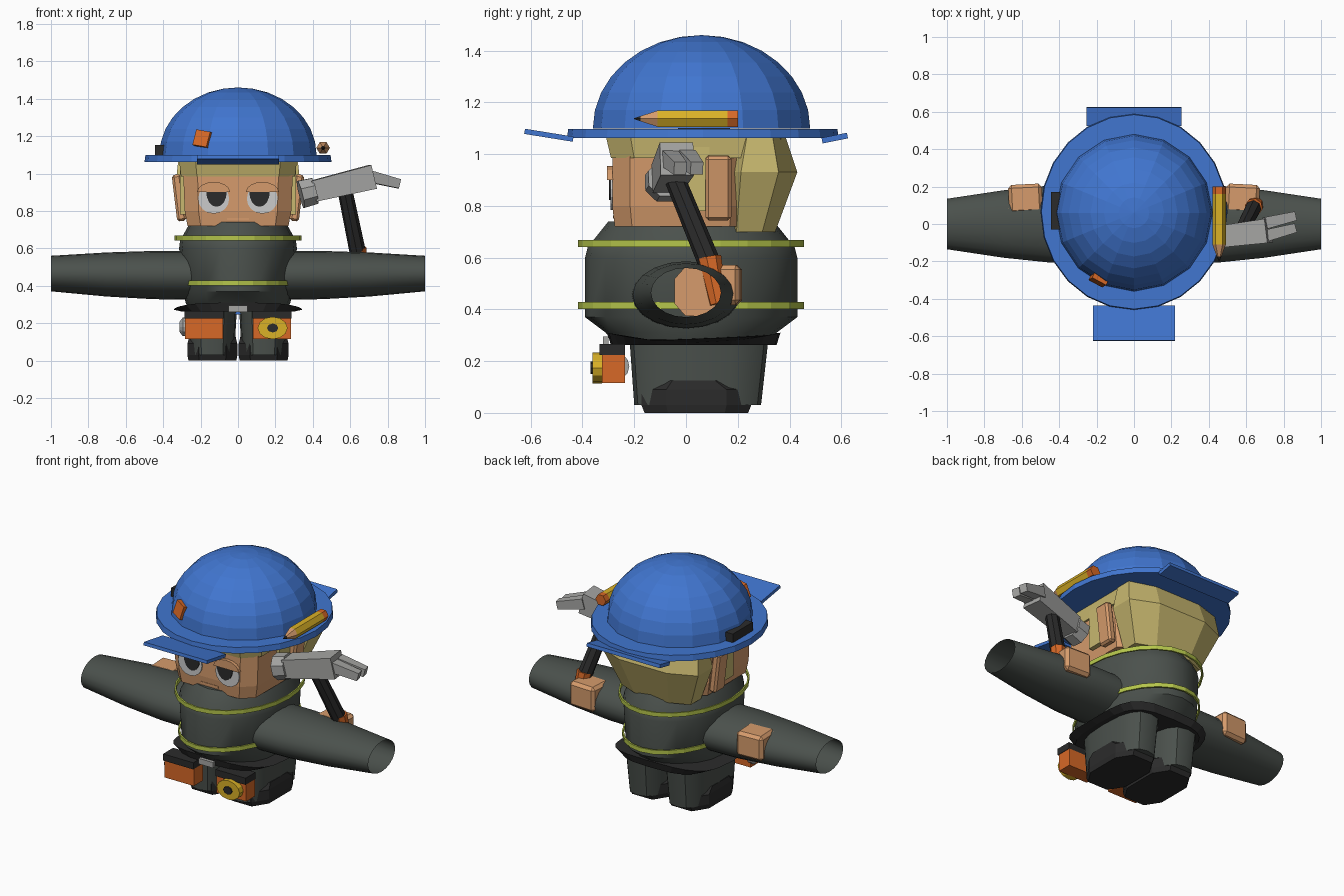
import bpy, bmesh, math
from mathutils import Vector, Euler

if "Cube" in bpy.data.objects:
    bpy.data.objects.remove(bpy.data.objects["Cube"], do_unlink=True)


def material(name, r, g, b):
    m = bpy.data.materials.new(name)
    m.use_nodes = True
    m.diffuse_color = (r, g, b, 1)
    m.node_tree.nodes["Principled BSDF"].inputs["Base Color"].default_value = (r, g, b, 1)
    return m


BLUE = material("helmet blue", .052, .18, .63)
HAIR = material("straw blond", .58, .48, .16)
SKIN = material("skin", .67, .33, .15)
CLOTH = material("charcoal cloth", .07, .082, .073)
BLACK = material("black", .024, .024, .024)
LIME = material("lime", .46, .56, .07)
ORANGE = material("orange", .68, .14, .02)
YELLOW = material("yellow", .7, .44, .02)
STEEL = material("steel grey", .38, .38, .37)
WHITE = material("eye white", .6, .6, .6)


def finish(name, bm, mat, smooth=False):
    bmesh.ops.remove_doubles(bm, verts=bm.verts, dist=1e-5)
    bmesh.ops.recalc_face_normals(bm, faces=bm.faces)
    me = bpy.data.meshes.new(name)
    bm.to_mesh(me)
    bm.free()
    me.materials.append(mat)
    ob = bpy.data.objects.new(name, me)
    bpy.context.collection.objects.link(ob)
    if smooth:
        bpy.ops.object.select_all(action="DESELECT")
        ob.select_set(True)
        bpy.context.view_layer.objects.active = ob
        bpy.ops.object.shade_smooth_by_angle(angle=math.radians(35))
    return ob


def circle(n, power=1, start=0, sweep=1):
    """Unit outline; power below 1 squares it off, sweep 0.5 gives a half disc."""
    pts = []
    count = n if sweep == 1 else n + 1
    for i in range(count):
        a = math.tau * (start + sweep * i / n)
        c, s = math.cos(a), math.sin(a)
        pts.append((math.copysign(abs(c) ** power, c), math.copysign(abs(s) ** power, s)))
    return pts


def octo(k):
    return [(1, -k), (1, k), (k, 1), (-k, 1), (-1, k), (-1, -k), (-k, -1), (k, -1)]


def loft(name, shape, rings, mat, axis="z", caps=True, smooth=False):
    """Rings are (position on axis, centre u, centre v, radius u, radius v)."""
    bm = bmesh.new()
    rows = []
    for p, cu, cv, ru, rv in rings:
        row = []
        for u, v in shape:
            a, b = cu + ru * u, cv + rv * v
            row.append(bm.verts.new({"x": (p, a, b), "y": (a, p, b), "z": (a, b, p)}[axis]))
        rows.append(row)
    n = len(shape)
    for lo, hi in zip(rows, rows[1:]):
        for i in range(n):
            j = (i + 1) % n
            bm.faces.new((lo[i], lo[j], hi[j], hi[i]))
    if caps:
        bm.faces.new(rows[0])
        bm.faces.new(rows[-1])
    return finish(name, bm, mat, smooth)


def box(name, centre, size, mat, rot=(0, 0, 0), bevel=0):
    bm = bmesh.new()
    bmesh.ops.create_cube(bm, size=1)
    bmesh.ops.scale(bm, vec=size, verts=bm.verts)
    if bevel:
        bmesh.ops.bevel(bm, geom=bm.edges[:], offset=bevel, segments=1, affect="EDGES")
    bmesh.ops.rotate(bm, matrix=Euler(rot).to_matrix(), verts=bm.verts)
    bmesh.ops.translate(bm, vec=centre, verts=bm.verts)
    return finish(name, bm, mat)


def rod(name, a, b, r1, r2, mat, n=8):
    a, b = Vector(a), Vector(b)
    bm = bmesh.new()
    bmesh.ops.create_cone(bm, cap_ends=True, segments=n, radius1=r1, radius2=r2, depth=(b - a).length)
    turn = (b - a).to_track_quat("Z", "Y").to_matrix()
    bmesh.ops.rotate(bm, matrix=Euler((0, 0, math.pi / n)).to_matrix(), verts=bm.verts)
    bmesh.ops.rotate(bm, matrix=turn, verts=bm.verts)
    bmesh.ops.translate(bm, vec=(a + b) / 2, verts=bm.verts)
    return finish(name, bm, mat)


# Helmet: faceted dome, brim, front and back peaks
dome = []
for i in range(8):
    t = math.radians(90 * i / 8)
    dome.append((1.10 + .36 * math.sin(t), 0, .06, .42 * math.cos(t), .42 * math.cos(t)))
dome.append((1.46, 0, .06, .001, .001))
loft("helmet_dome", circle(16), dome, BLUE)
loft("helmet_brim", circle(24), [(1.062, 0, .065, .5, .525), (1.098, 0, .065, .495, .52)], BLUE)
box("front_peak", (0, -.53, 1.073), (.44, .19, .02), BLUE, (-.16, 0, 0))
box("back_peak", (0, .575, 1.062), (.51, .1, .022), BLUE, (.2, 0, 0))
box("helmet_badge", (-.19, -.3, 1.185), (.085, .03, .085), ORANGE, (-.25, .15, -.49))
box("helmet_clip", (-.42, .07, 1.125), (.05, .2, .055), BLACK)

# Pencil resting on the brim
for part, mat, y0, y1, r0, r1 in (
        ("pencil_lead", BLACK, -.2, -.175, .002, .012),
        ("pencil_wood", SKIN, -.175, -.11, .012, .036),
        ("pencil_shaft", YELLOW, -.11, .16, .036, .036),
        ("pencil_eraser", ORANGE, .16, .2, .036, .036)):
    loft(part, circle(6), [(y0, .455, 1.137, r0, r0), (y1, .455, 1.137, r1, r1)], mat, "y")

# Head and hair
loft("head", octo(.74), [(.72, 0, -.02, .27, .255), (.8, 0, -.02, .285, .265),
                         (1.06, 0, -.02, .295, .265)], SKIN)
loft("hair_cap", octo(.72), [(.985, 0, .03, .305, .32), (1.07, 0, .03, .315, .34)], HAIR)
loft("hair_back", octo(.5), [(.7, 0, .245, .24, .1), (.93, 0, .285, .335, .145),
                             (1.065, 0, .285, .32, .1)], HAIR)
box("mouth", (0, -.277, .757), (.12, .012, .012), SKIN)
for s, side in ((1, "left"), (-1, "right")):
    box(side + "_sideburn", (s * .295, .03, .92), (.03, .12, .28), HAIR)
    box(side + "_ear", (s * .315, .125, .87), (.05, .1, .25), SKIN, (0, s * .12, 0), .012)
    loft(side + "_eye", circle(16), [(-.292, s * .13, .865, .083, .08), (-.24, s * .13, .865, .083, .08)],
         WHITE, "y")
    loft(side + "_pupil", circle(8, 1, .5, .5), [(-.297, s * .115, .902, .055, .08),
                                                 (-.29, s * .115, .902, .055, .08)], BLACK, "y")
    loft(side + "_eyelid", circle(8, 1, 0, .5), [(-.305, s * .13, .9, .088, .055),
                                                 (-.24, s * .13, .9, .088, .055)], SKIN, "y")

# Jacket with two reflective bands
loft("jacket", circle(20), [(.27, 0, .02, .26, .3), (.31, 0, .02, .28, .33), (.37, 0, .02, .295, .41),
                            (.6, 0, .02, .315, .41), (.64, 0, .02, .31, .4), (.74, 0, .02, .255, .32)],
     CLOTH, smooth=True)
for name, z, rx in (("upper_band", .655, .34), ("lower_band", .415, .305)):
    outline = [(z - .013, 1), (z + .013, 1), (z + .013, .975), (z - .013, .975), (z - .013, 1)]
    loft(name, circle(24), [(h, 0, .02, rx * k, .437 * k) for h, k in outline], LIME, caps=False)

# Sleeves, hands, legs and shoes
for s, side in ((1, "left"), (-1, "right")):
    loft(side + "_sleeve", circle(20), [(s * .2, 0, .455, .21, .13), (s * .45, 0, .457, .206, .129),
                                        (s * .7, 0, .46, .18, .118), (s, 0, .465, .135, .095)],
         CLOTH, "x", caps=False, smooth=True)
    loft(side + "_fist", octo(.5), [(s * .49, .04, .47, .08, .08), (s * .67, .04, .47, .085, .095)],
         SKIN, "x")
    box(side + "_knuckles", (s * .58, .135, .495), (.18, .155, .155), SKIN, (0, 0, s * -.05), .018)
    loft(side + "_leg", circle(16, .75), [(.03, s * .138, .045, .118, .245), (.28, s * .138, .05, .132, .268)],
         CLOTH, smooth=True)
    loft(side + "_shoe", octo(.55), [(0, s * .137, .04, .128, .2), (.03, s * .137, .04, .134, .212),
                                     (.09, s * .137, .04, .133, .212), (.125, s * .137, .03, .125, .15)], BLACK)
box("shirt_tail", (0, .05, .262), (.05, .16, .03), BLUE)

# Belt, raised toward the front and back
belt = loft("belt", circle(24, .6), [(.262, 0, .03, .3, .32), (.272, 0, .03, .345, .335)], BLACK)
for v in belt.data.vertices:
    if v.co.z > .27:
        v.co.z += .038 * ((v.co.y - .03) / .335) ** 2
box("belt_buckle", (0, -.31, .278), (.1, .02, .035), STEEL)

# Pouches with flaps, tape measure and round steel tool
for s, side in ((1, "left"), (-1, "right")):
    box(side + "_pouch", (s * .182, -.28, .17), (.205, .09, .11), ORANGE)
    box(side + "_pouch_flap", (s * .182, -.285, .245), (.21, .1, .042), BLACK)
loft("tape_measure", circle(12), [(-.362, .185, .174, .08, .06), (-.325, .185, .174, .08, .06)], YELLOW, "y")
loft("tape_hub", circle(8), [(-.37, .185, .174, .03, .024), (-.36, .185, .174, .03, .024)], BLACK, "y")
loft("steel_tool", circle(12), [(-.312, -.265, .18, .025, .028), (-.295, -.265, .18, .046, .05),
                                (-.27, -.265, .18, .046, .05)], STEEL, "x")

# Claw hammer held in the left hand
rod("hammer_butt", (.665, .125, .42), (.64, .09, .6), .035, .048, ORANGE)
rod("hammer_grip", (.64, .09, .58), (.57, -.05, .92), .044, .04, BLACK)
rod("hammer_face", (.335, -.085, .888), (.41, -.075, .907), .08, .076, STEEL)
rod("hammer_head", (.4, -.075, .905), (.72, -.035, .982), .08, .092, STEEL, 4)
for s, side in ((1, "outer"), (-1, "inner")):
    rod(side + "_claw", (.7, -.03 + s * .034, .985), (.86, .01 + s * .032, .945), .045, .035, STEEL, 4)
